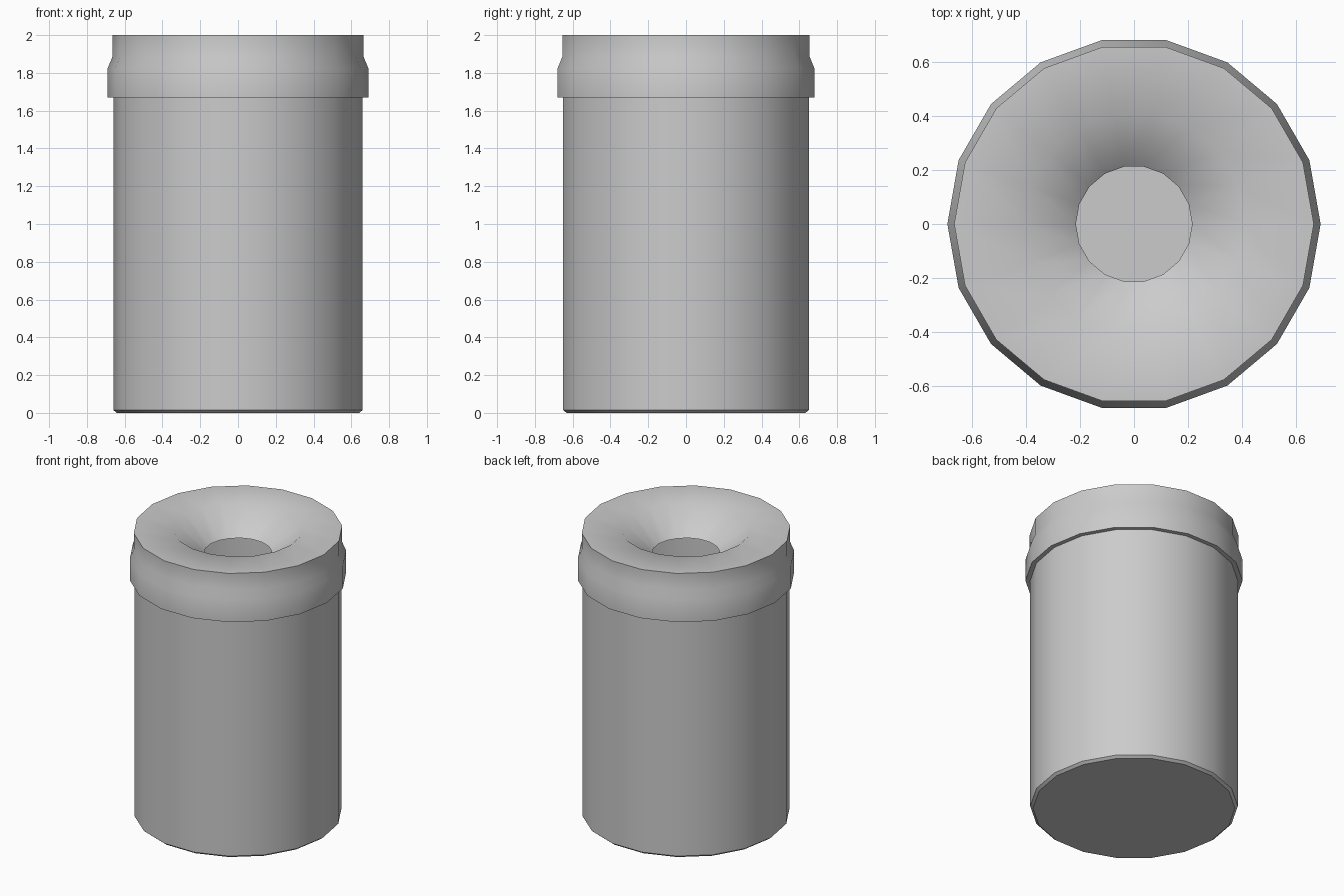
import bpy, bmesh
from math import cos, sin, tau, radians

if "Cube" in bpy.data.objects:
    bpy.data.objects.remove(bpy.data.objects["Cube"])

SIDES = 18


def lathe(name, profile, smooth_angle, cap_start=False):
    """Spin a (radius, z) profile, listed with outward normals, about z."""
    bm = bmesh.new()
    rings = [[bm.verts.new((r * cos(tau * i / SIDES), r * sin(tau * i / SIDES), z))
              for i in range(SIDES)] for r, z in profile]
    for a, b in zip(rings, rings[1:]):
        for i in range(SIDES):
            j = (i + 1) % SIDES
            bm.faces.new((a[i], a[j], b[j], b[i]))
    if cap_start:
        bm.faces.new(rings[0][::-1])
    mesh = bpy.data.meshes.new(name)
    bm.to_mesh(mesh)
    bm.free()
    obj = bpy.data.objects.new(name, mesh)
    bpy.context.collection.objects.link(obj)
    bpy.ops.object.select_all(action='DESELECT')
    obj.select_set(True)
    bpy.context.view_layer.objects.active = obj
    bpy.ops.object.shade_smooth_by_angle(angle=radians(smooth_angle))
    return obj


# Hollow can with a small chamfer around the base
lathe("can_body", [(0.642, 0), (0.66, 0.015), (0.66, 1.67)], 30, cap_start=True)

# Stepped lid collar, flat rim and open funnel
lathe("funnel_lid", [(0.66, 1.67), (0.69, 1.67), (0.69, 1.825), (0.665, 1.885),
                     (0.665, 2.0), (0.41, 2.0), (0.215, 1.84)], 42)
